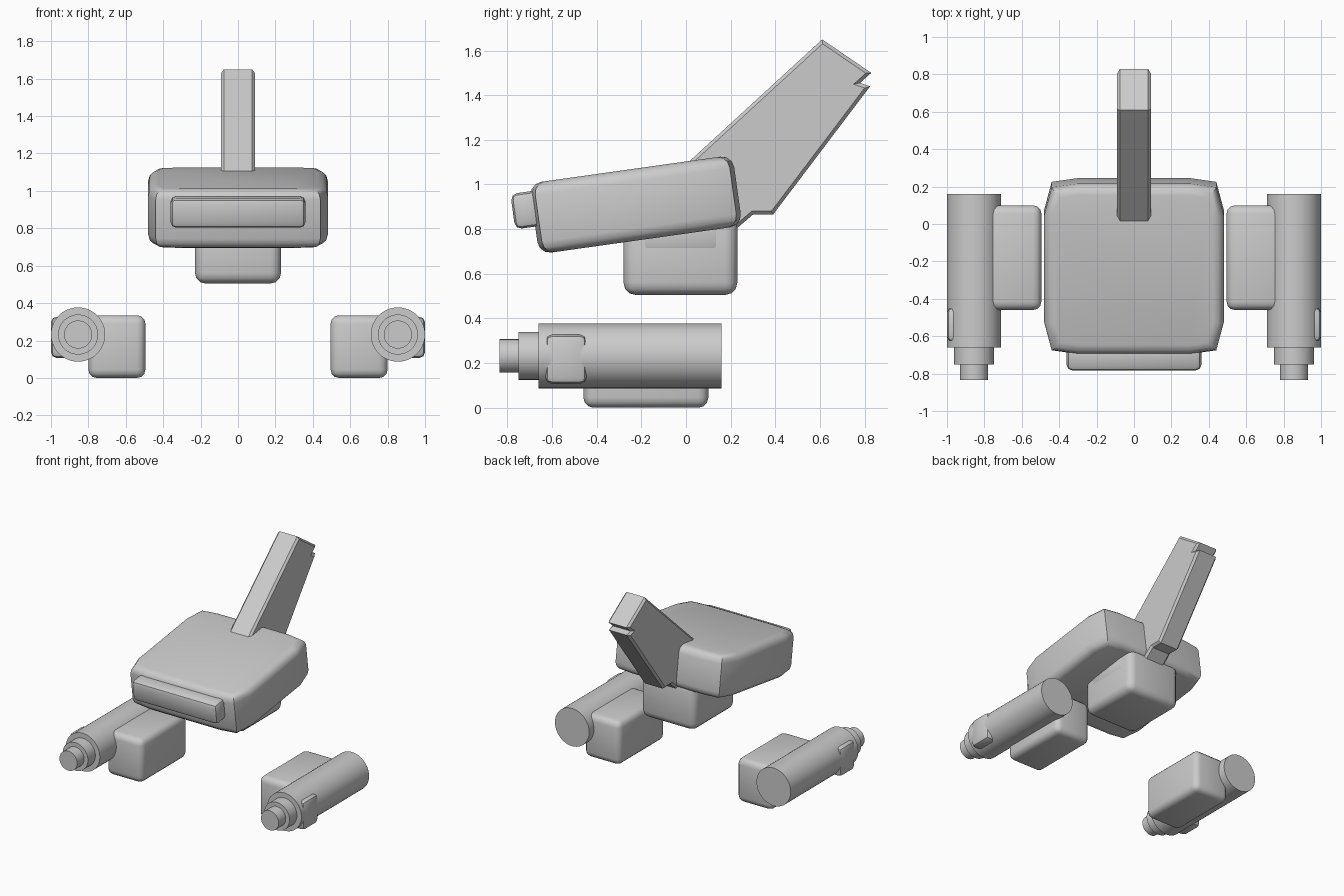
import bpy
import bmesh
from math import radians
from mathutils import Matrix, Vector

if "Cube" in bpy.data.objects:
    bpy.data.objects.remove(bpy.data.objects["Cube"], do_unlink=True)

GREY = (0.6, 0.6, 0.6, 1.0)
grey = bpy.data.materials.new("plain grey")
grey.use_nodes = True
grey.diffuse_color = GREY
grey.node_tree.nodes["Principled BSDF"].inputs["Base Color"].default_value = GREY


def finish(name, bm, matrix=Matrix(), angle=35):
    """Turn a bmesh into a smooth-shaded object with sharp creases."""
    bmesh.ops.transform(bm, matrix=matrix, verts=bm.verts)
    bmesh.ops.recalc_face_normals(bm, faces=bm.faces)
    mesh = bpy.data.meshes.new(name)
    bm.to_mesh(mesh)
    bm.free()
    mesh.materials.append(grey)
    ob = bpy.data.objects.new(name, mesh)
    bpy.context.collection.objects.link(ob)
    bpy.ops.object.select_all(action='DESELECT')
    ob.select_set(True)
    bpy.context.view_layer.objects.active = ob
    bpy.ops.object.shade_smooth_by_angle(angle=radians(angle))
    return ob


def bevel(bm, edges, width, segments):
    bmesh.ops.bevel(bm, geom=edges, offset=width, segments=segments,
                    profile=0.5, affect='EDGES', clamp_overlap=True)


def box(name, x, y, z, width, segments=2, matrix=Matrix()):
    """Rounded box from (low, high) ranges."""
    bm = bmesh.new()
    bmesh.ops.create_cube(bm, size=1)
    for v in bm.verts:
        v.co = Vector([(r[0] + r[1]) / 2 + c * (r[1] - r[0])
                       for c, r in zip(v.co, (x, y, z))])
    bevel(bm, bm.edges[:], width, segments)
    return finish(name, bm, matrix)


def prism(points, offset):
    """Extrude a flat outline along offset."""
    bm = bmesh.new()
    face = bm.faces.new([bm.verts.new(p) for p in points])
    new = bmesh.ops.extrude_face_region(bm, geom=[face])["geom"]
    bmesh.ops.translate(bm, vec=offset,
                        verts=[g for g in new if isinstance(g, bmesh.types.BMVert)])
    bm.normal_update()
    return bm


def cylinder(name, x, z, radius, y0, y1):
    bm = bmesh.new()
    bmesh.ops.create_cone(bm, cap_ends=True, segments=48, radius1=radius,
                          radius2=radius, depth=y1 - y0)
    return finish(name, bm, Matrix.Translation((x, (y0 + y1) / 2, z))
                  @ Matrix.Rotation(radians(90), 4, 'X'))


# Tilted main body with clipped plan corners
tilt = Matrix.Translation((0, -0.225, 0.91)) @ Matrix.Rotation(radians(8), 4, 'X')
quarter = [(0.30, 0.46), (0.44, 0.44), (0.48, 0.29)]
right_half = quarter + [(x, -y) for x, y in reversed(quarter)]
plan = right_half + [(-x, y) for x, y in reversed(right_half)]
bm = prism([(x, y, -0.16) for x, y in plan], (0, 0, 0.32))
rims = [e for e in bm.edges if abs(e.verts[0].co.z - e.verts[1].co.z) < 0.01]
bevel(bm, rims, 0.055, 3)
finish("body", bm, tilt)

# Nose plate on the front of the body
box("nose_plate", (-0.36, 0.36), (-0.55, -0.42), (-0.035, 0.125), 0.03, 2, tilt)

# Block under the body, with a faint raised side panel
box("lower_block", (-0.23, 0.23), (-0.28, 0.23), (0.505, 0.86), 0.055, 3)
box("lower_block_panel", (-0.234, 0.234), (-0.20, 0.15), (0.70, 0.84), 0.025)

# Slanted rear fin with a notched end
outline = [(0.0, 1.09), (0.61, 1.65), (0.83, 1.50), (0.78, 1.455), (0.825, 1.44),
           (0.39, 0.865), (0.30, 0.865), (0.20, 0.78), (0.08, 0.90)]
bm = prism([(-0.09, y, z) for y, z in outline], (0.18, 0, 0))
rims = [e for e in bm.edges if abs(e.verts[0].co.x - e.verts[1].co.x) < 0.01]
bevel(bm, rims, 0.03, 1)
finish("rear_fin", bm, angle=25)

# Separate side pods: stepped barrel, inner block and outer plate
for side, s in (("left", 1), ("right", -1)):
    def span(a, b):
        return tuple(sorted((s * a, s * b)))
    barrel = (s * 0.855, 0.232)
    cylinder(side + "_barrel", *barrel, 0.145, -0.66, 0.16)
    cylinder(side + "_barrel_collar", *barrel, 0.107, -0.75, -0.6)
    cylinder(side + "_barrel_tip", *barrel, 0.075, -0.835, -0.7)
    box(side + "_pod_block", span(0.495, 0.80), (-0.46, 0.10), (0, 0.335), 0.045, 3)
    box(side + "_pod_plate", span(0.90, 1.0), (-0.63, -0.445), (0.107, 0.327), 0.03)
